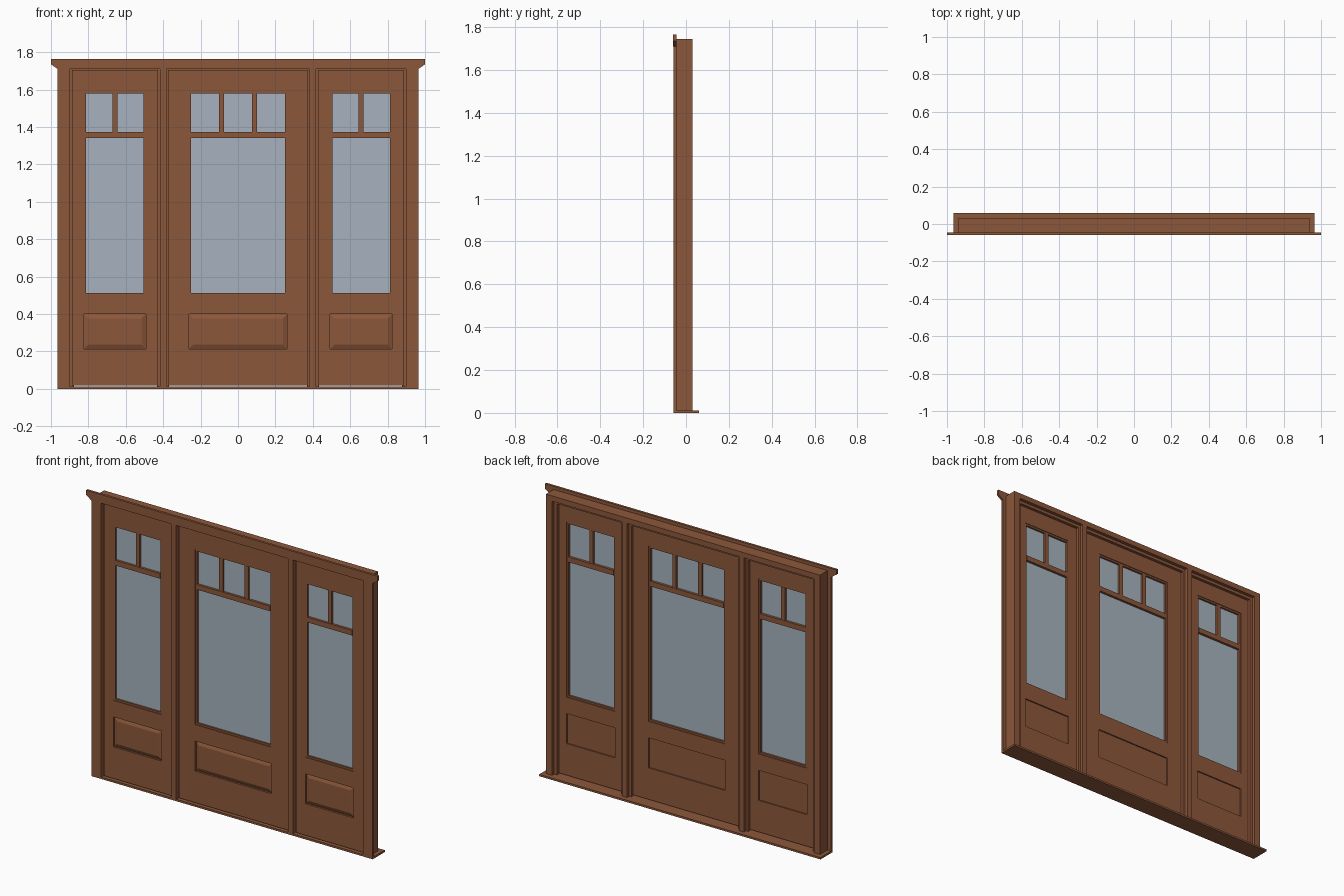
import bpy
import bmesh

cube = bpy.data.objects.get("Cube")
if cube:
    bpy.data.objects.remove(cube, do_unlink=True)


def material(name, color):
    m = bpy.data.materials.new(name)
    m.use_nodes = True
    m.diffuse_color = color
    m.node_tree.nodes["Principled BSDF"].inputs["Base Color"].default_value = color
    return m


WOOD = material("brown wood", (0.265, 0.096, 0.043, 1))
GLASS = material("pale blue glass", (0.39, 0.45, 0.52, 1))


def finish(name, bm, mat):
    bmesh.ops.recalc_face_normals(bm, faces=bm.faces)
    mesh = bpy.data.meshes.new(name)
    bm.to_mesh(mesh)
    bm.free()
    mesh.materials.append(mat)
    obj = bpy.data.objects.new(name, mesh)
    bpy.context.collection.objects.link(obj)
    return obj


def box(name, x, y, z, mat=WOOD):
    """Box from three (low, high) ranges."""
    bm = bmesh.new()
    bmesh.ops.create_cube(bm, size=1)
    for v in bm.verts:
        v.co = [(r[0] + r[1]) / 2 + c * (r[1] - r[0]) for c, r in zip(v.co, (x, y, z))]
    return finish(name, bm, mat)


def prism(name, profile, y):
    """Front outline of (x, z) points, extruded in depth."""
    bm = bmesh.new()
    face = bm.faces.new([bm.verts.new((px, y[0], pz)) for px, pz in profile])
    ext = bmesh.ops.extrude_face_region(bm, geom=[face])["geom"]
    for v in ext:
        if isinstance(v, bmesh.types.BMVert):
            v.co.y = y[1]
    return finish(name, bm, WOOD)


def raised_panel(name, x, z):
    """Panel with bevelled borders rising to a flat field at the front."""
    obj = box(name, x, (-0.033, -0.016), z)
    bm = bmesh.new()
    bm.from_mesh(obj.data)
    bm.faces.ensure_lookup_table()
    front = min(bm.faces, key=lambda f: f.calc_center_median().y)
    bmesh.ops.inset_region(bm, faces=[front], thickness=0.032)
    for v in front.verts:
        v.co.y = -0.043
    bm.to_mesh(obj.data)
    bm.free()


DOOR_Y = (-0.045, -0.008)
BEAD_Y = (-0.041, -0.012)
BOTTOM, TOP = 0.018, 1.706
PANEL_Z = (0.214, 0.4)
GLASS_Z = (0.513, 1.578)
BAR_Z = (1.342, 1.374)


def door(name, x0, x1, p0, p1, panes):
    """Panelled door; p0 and p1 are the inner edges of the stiles."""
    bead = 0.011
    g0, g1 = p0 + bead, p1 - bead
    # Stiles and rails
    box(name + "_right_stile", (x0, p0), DOOR_Y, (BOTTOM, TOP))
    box(name + "_left_stile", (p1, x1), DOOR_Y, (BOTTOM, TOP))
    rails = {"bottom": (BOTTOM, PANEL_Z[0]),
             "lock": (PANEL_Z[1], GLASS_Z[0] - bead),
             "top": (GLASS_Z[1] + bead, TOP)}
    for part, z in rails.items():
        box(f"{name}_{part}_rail", (p0, p1), DOOR_Y, z)
    raised_panel(name + "_raised_panel", (p0, p1), PANEL_Z)
    # Glazing beads around the opening
    for part, x in (("right", (p0, g0)), ("left", (g1, p1))):
        box(f"{name}_{part}_bead", x, BEAD_Y, (GLASS_Z[0] - bead, GLASS_Z[1] + bead))
    for part, z in (("lower", (GLASS_Z[0] - bead, GLASS_Z[0])),
                    ("upper", (GLASS_Z[1], GLASS_Z[1] + bead))):
        box(f"{name}_{part}_bead", (g0, g1), BEAD_Y, z)
    # Cross bar and short upright glazing bars
    box(name + "_cross_bar", (g0, g1), (-0.044, -0.009), BAR_Z)
    for i in range(1, panes):
        c = g0 + (g1 - g0) * i / panes
        # Keep every pane the same width
        c += 0.013 * (2 * i / panes - 1)
        box(f"{name}_glazing_bar", (c - 0.013, c + 0.013), (-0.042, -0.011),
            (BAR_Z[1], GLASS_Z[1]))
    box(name + "_glass", (g0, g1), (-0.03, -0.024), GLASS_Z, GLASS)


# Three leaves
door("centre_door", -0.374, 0.374, -0.262, 0.262, 3)
door("right_side_panel", -0.888, -0.428, -0.824, -0.493, 2)
door("left_side_panel", 0.428, 0.888, 0.493, 0.824, 2)

# Sill and head
box("sill", (-0.965, 0.965), (-0.058, 0.06), (0, 0.012))
box("head_jamb", (-0.94, 0.94), (-0.045, 0.03), (1.712, 1.745))
box("head_stop", (-0.9, 0.9), (-0.008, 0.01), (1.694, 1.712))
prism("head_trim", [(-0.965, 1.711), (0.965, 1.711), (1, 1.735), (1, 1.765),
                    (-1, 1.765), (-1, 1.735)], (-0.06, -0.045))


def side_range(s, a, b):
    return tuple(sorted((s * a, s * b)))


# Jambs, posts, casings and stops on both sides
for s, side in ((-1, "right"), (1, "left")):
    box(side + "_jamb", side_range(s, 0.898, 0.94), (-0.045, 0.03), (0.012, 1.712))
    box(side + "_jamb_stop", side_range(s, 0.878, 0.898), (-0.008, 0.01), (0.012, 1.694))
    box(side + "_casing", side_range(s, 0.898, 0.965), (-0.059, -0.045), (0.012, 1.711))
    box(side + "_post", side_range(s, 0.383, 0.418), (-0.059, 0.03), (0.012, 1.712))
    box(side + "_post_stop", side_range(s, 0.368, 0.434), (-0.008, 0.01), (0.012, 1.694))
